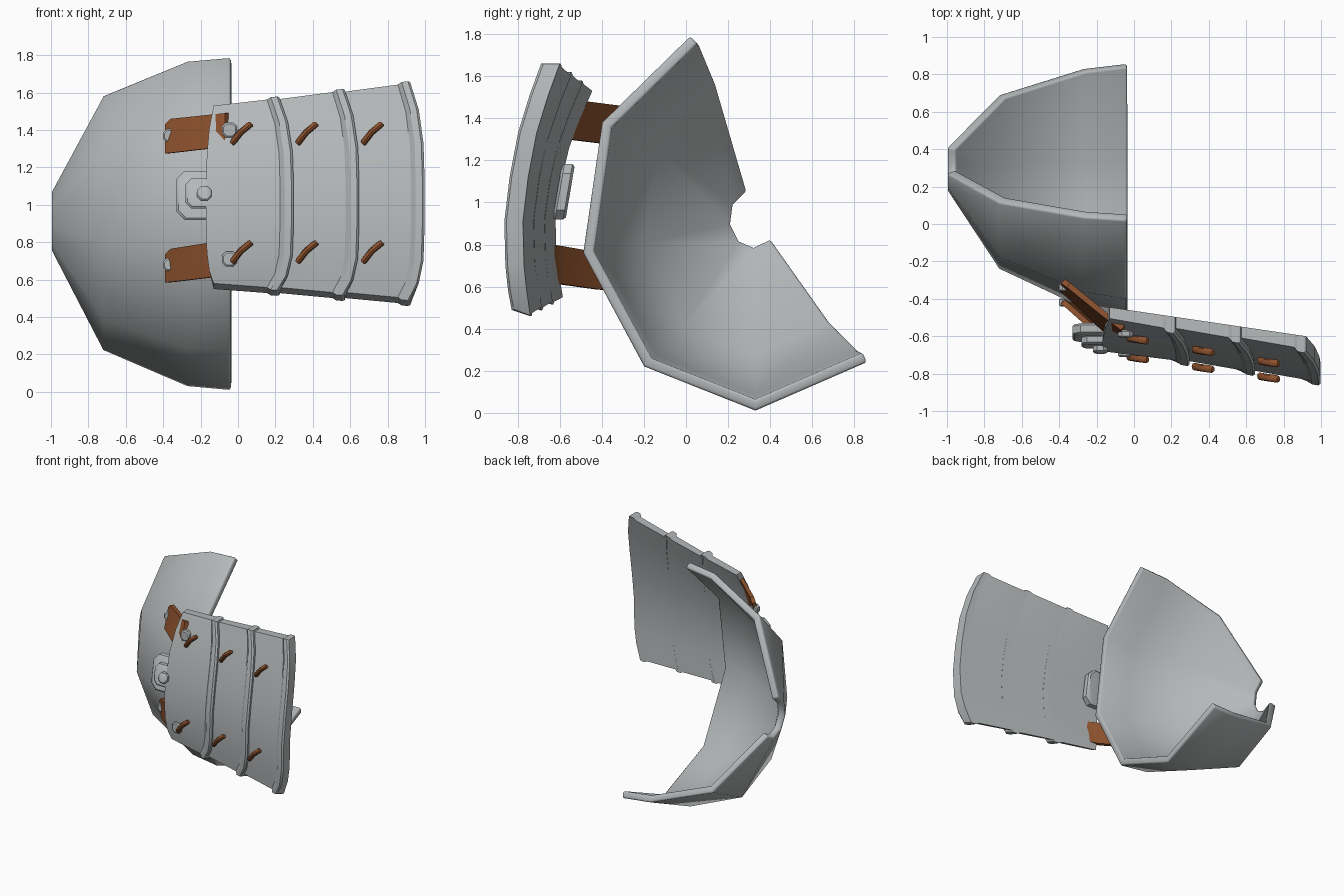
import bpy, bmesh, math
from mathutils import Vector

if "Cube" in bpy.data.objects:
    bpy.data.objects.remove(bpy.data.objects["Cube"])


def material(name, rgb):
    m = bpy.data.materials.new(name)
    m.diffuse_color = (*rgb, 1)
    m.use_nodes = True
    m.node_tree.nodes["Principled BSDF"].inputs["Base Color"].default_value = m.diffuse_color
    return m


STEEL = material("steel grey", (0.46, 0.48, 0.49))
LEATHER = material("leather brown", (0.27, 0.085, 0.027))


def finish(bm, name, mat, angle=30, recalc=True):
    if recalc:
        bmesh.ops.recalc_face_normals(bm, faces=bm.faces)
    me = bpy.data.meshes.new(name)
    bm.to_mesh(me)
    bm.free()
    ob = bpy.data.objects.new(name, me)
    bpy.context.collection.objects.link(ob)
    me.materials.append(mat)
    bpy.ops.object.select_all(action='DESELECT')
    ob.select_set(True)
    bpy.context.view_layer.objects.active = ob
    bpy.ops.object.shade_smooth_by_angle(angle=math.radians(angle))
    return ob


def loft(name, rings, mat, angle=30):
    """Closed solid through equal rings, capped with quad strips."""
    bm = bmesh.new()
    vs = [[bm.verts.new(p) for p in r] for r in rings]
    n = len(vs[0])
    for a, b in zip(vs, vs[1:]):
        for i in range(n):
            j = (i + 1) % n
            bm.faces.new((a[i], a[j], b[j], b[i]))
    for r in (vs[0], vs[-1]):
        for i in range(n // 2 - 1):
            bm.faces.new((r[i], r[i + 1], r[n - 2 - i], r[n - 1 - i]))
    return finish(bm, name, mat, angle)


# Curved half shell: one profile shrinking toward the left side opening
PROFILE = [(0.02, 1.79), (-0.40, 1.38), (-0.49, 0.76), (-0.20, 0.22), (0.33, 0.01), (0.86, 0.24)]
COLUMNS = [(-0.04, 1, 1), (-0.27, 0.95, 0.977), (-0.72, 0.69, 0.765), (-1.0, 0.165, 0.17)]
CY, CZ = 0.32, 0.92
bm = bmesh.new()
grid = [[bm.verts.new((x, CY + (y - CY) * sy, CZ + (z - CZ) * sz)) for y, z in PROFILE]
        for x, sy, sz in COLUMNS]
for a, b in zip(grid, grid[1:]):
    for j in range(len(PROFILE) - 1):
        bm.faces.new((a[j], b[j], b[j + 1], a[j + 1]))
shell = finish(bm, "shell", STEEL, 55, recalc=False)
sol = shell.modifiers.new("thickness", 'SOLIDIFY')
sol.thickness, sol.offset, sol.use_even_offset = 0.05, -1, True
bev = shell.modifiers.new("rim", 'BEVEL')
bev.width, bev.segments, bev.limit_method, bev.angle_limit = 0.012, 2, 'ANGLE', math.radians(62)

# Rows of the curved guard: height fraction, back y at the far end, sideways bow
ROWS = [(1, -0.60, 0), (0.75, -0.655, 0.6), (0.45, -0.71, 0.92), (0.1, -0.75, 1),
        (-0.25, -0.775, 1), (-0.6, -0.77, 0.92), (-0.8, -0.757, 0.6), (-1, -0.74, 0)]


def guard_point(x, row, off, bow, grow=1.0, lift=0.0):
    t, y, b = row
    f = (x + 0.13) / 1.05
    return Vector((x + b * bow, y + 0.155 * (1 - f) - off,
                   1.04 + 0.02 * f + t * grow * (0.49 + 0.1 * f) + lift))


def guard_ring(x, off, bow, grow):
    outer = [guard_point(x, r, off, bow, grow, 0.03 if r[0] == -1 else 0) for r in ROWS]
    inner = [guard_point(x, r, 0, bow, grow) for r in reversed(ROWS)]
    return outer + inner


# Three overlapping guard plates, each ending in a raised lip
for k in range(3):
    x0, x1 = -0.13 + 0.35 * k, 0.22 + 0.35 * k
    start = guard_ring(x0, 0.06, -0.04, 1) if k == 0 else guard_ring(x0 - 0.02, 0.06, 0.07, 0.99)
    loft(f"guard_plate_{k + 1}", [
        start,
        guard_ring(x1 - 0.065, 0.068, 0.07, 1),
        guard_ring(x1 - 0.045, 0.088, 0.075, 1.02),
        guard_ring(x1 - 0.012, 0.09, 0.078, 1.02),
        guard_ring(x1, 0.078, 0.078, 1.012)], STEEL, 20)


def front_surface(x, z):
    """Outer guard surface y at a point."""
    pts = [guard_point(x, r, 0.068, 0) for r in ROWS]
    for a, b in zip(pts, pts[1:]):
        if a.z >= z >= b.z:
            return a.y + (b.y - a.y) * (a.z - z) / (a.z - b.z)
    return pts[-1].y


# Slanted leather pegs on the guard
for k in range(3):
    for zc, tag in ((1.38, "upper"), (0.745, "lower")):
        xc = 0.02 + 0.35 * k
        yc = front_surface(xc, zc)
        rings = []
        for s in (-1, -0.9, 0, 0.9, 1):
            r = 0.014 if abs(s) == 1 else 0.02
            c = Vector((xc + 0.053 * s - 0.006 * (1 - s * s), yc - 0.012 - 0.008 * s, zc + 0.055 * s + 0.008 * (1 - s * s)))
            side = Vector((0.72, 0, -0.69)) * r * 0.85
            out = Vector((0, -1, 0)) * r
            rings.append([c + side * math.cos(math.radians(a)) + out * math.sin(math.radians(a))
                          for a in range(0, 360, 45)])
        loft(f"peg_{tag}_{k + 1}", rings, LEATHER, 40)


def boss(name, c, hx, hz, cut, depth, edge, tilt=0.0):
    """Chamfered block with its bevelled face toward -y, leaning by tilt."""
    def ring(y, s):
        w, h, q = hx - s, hz - s, max(cut - s * 0.4, 0.005)
        pts = [(w, h - q), (w - q, h), (q - w, h), (-w, h - q),
               (-w, q - h), (q - w, -h), (w - q, -h), (w, q - h)]
        return [(c[0] + x, c[1] + y + tilt * z, c[2] + z) for x, z in pts]
    loft(name, [ring(0, edge), ring(-edge, 0), ring(-depth + edge, 0), ring(-depth, edge)], STEEL, 40)


# Stepped medallion between the straps
boss("medallion_base", (-0.18, -0.55, 1.05), 0.15, 0.132, 0.045, 0.062, 0.012, 0.17)
boss("medallion_step", (-0.18, -0.605, 1.06), 0.10, 0.08, 0.03, 0.05, 0.01, 0.17)
boss("medallion_stud", (-0.18, -0.645, 1.06), 0.038, 0.038, 0.02, 0.045, 0.008, 0.17)

# Leather straps joining shell and guard: (x, y top, y bottom, z top, z bottom)
STRAPS = {
    "upper": [(-0.37, -0.295, -0.345, 1.43, 1.275), (-0.34, -0.315, -0.37, 1.46, 1.278),
              (-0.15, -0.47, -0.55, 1.48, 1.30), (-0.05, -0.545, -0.58, 1.49, 1.32)],
    "lower": [(-0.37, -0.405, -0.385, 0.735, 0.585), (-0.34, -0.43, -0.41, 0.765, 0.587),
              (-0.15, -0.60, -0.575, 0.795, 0.61), (-0.05, -0.64, -0.625, 0.79, 0.62)],
}
for tag, path in STRAPS.items():
    d = Vector((-0.02, -0.022, 0))
    rings = []
    for x, yt, yb, zt, zb in path:
        a, b = Vector((x, yt, zt)), Vector((x, yb, zb))
        rings.append([a, b, b + d, a + d])
    loft(f"strap_{tag}", rings, LEATHER, 20)

# Rivets at both strap ends
for tag, z0, y0, z1 in (("upper", 1.37, -0.315, 1.40), ("lower", 0.68, -0.395, 0.71)):
    boss(f"rivet_shell_{tag}", (-0.37, y0, z0), 0.03, 0.035, 0.018, 0.045, 0.008)
    boss(f"rivet_guard_{tag}", (-0.045, front_surface(-0.045, z1) + 0.02, z1),
         0.04, 0.04, 0.02, 0.04, 0.008)
